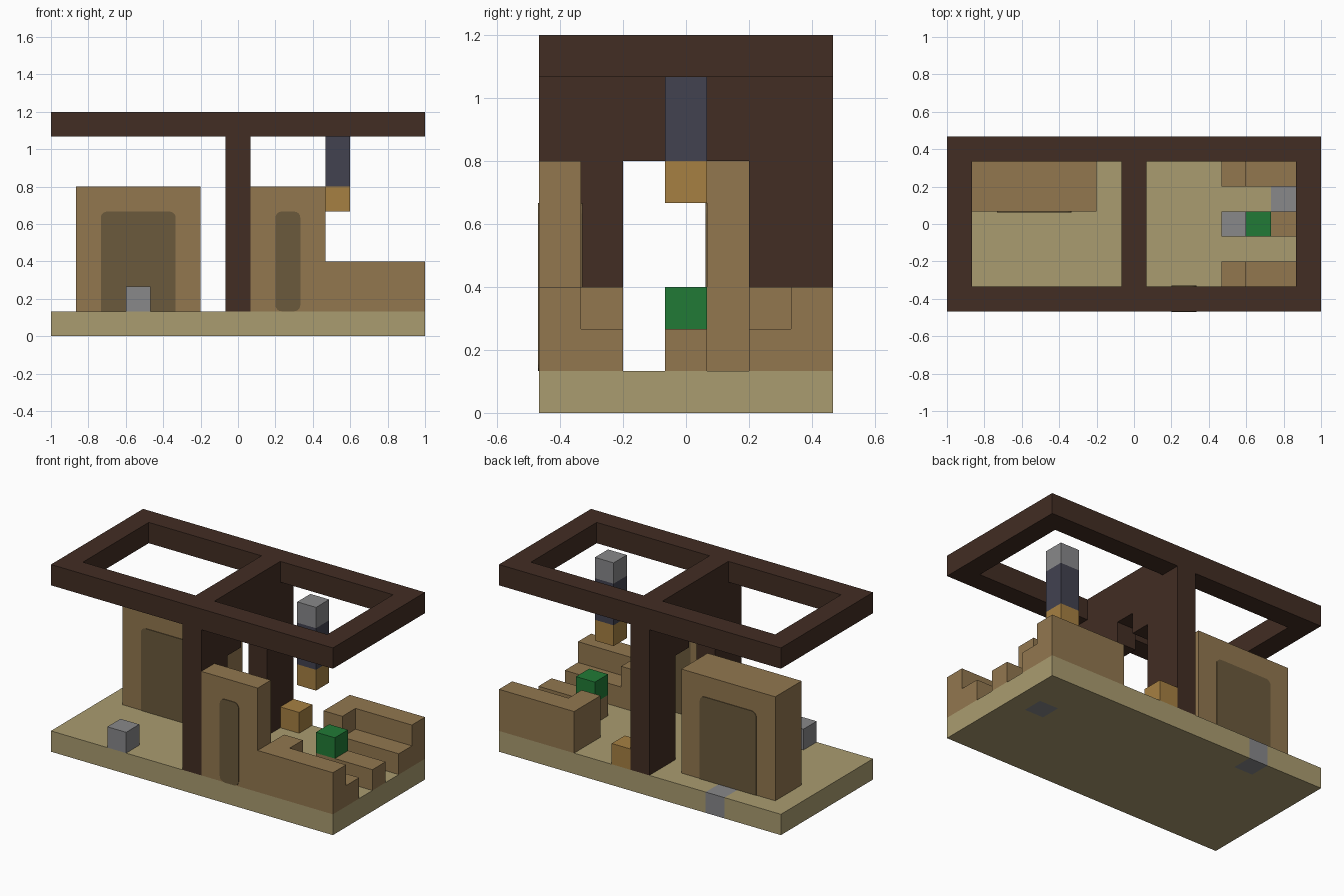
import bpy, bmesh, math
from mathutils import Vector

if "Cube" in bpy.data.objects:
    bpy.data.objects.remove(bpy.data.objects["Cube"], do_unlink=True)

U = 2 / 15                      # one block of the 15 x 7 x 9 layout
ORIGIN = Vector((-7.5, -3.5, 0))


def material(name, rgb):
    """Flat material from 8-bit sRGB."""
    lin = [((c / 255 + 0.055) / 1.055) ** 2.4 for c in rgb]
    m = bpy.data.materials.new(name)
    m.use_nodes = True
    m.diffuse_color = (*lin, 1)
    bsdf = m.node_tree.nodes["Principled BSDF"]
    bsdf.inputs["Base Color"].default_value = (*lin, 1)
    bsdf.inputs["Roughness"].default_value = 0.9
    return m


SAND = material("sand", (170, 156, 112))
WOOD = material("light wood", (146, 119, 79))
DARK = material("dark timber", (66, 45, 35))
SHADE = material("recess brown", (107, 90, 60))
GREY = material("grey stone", (136, 136, 138))
SLATE = material("slate blue", (66, 66, 80))
AMBER = material("amber", (166, 128, 66))
GREEN = material("green", (33, 122, 54))


def finish(name, bm, *mats):
    """Turn block units into a centred, scaled object."""
    bmesh.ops.recalc_face_normals(bm, faces=bm.faces)
    for v in bm.verts:
        v.co = (v.co + ORIGIN) * U
    me = bpy.data.meshes.new(name)
    bm.to_mesh(me)
    bm.free()
    for m in mats:
        me.materials.append(m)
    ob = bpy.data.objects.new(name, me)
    bpy.context.collection.objects.link(ob)
    return ob


def prism(name, points, depth, mat):
    """Extrude a closed profile along a vector."""
    bm = bmesh.new()
    face = bm.faces.new([bm.verts.new(p) for p in points])
    new = bmesh.ops.extrude_face_region(bm, geom=[face])["geom"]
    bmesh.ops.translate(bm, vec=depth, verts=[g for g in new if isinstance(g, bmesh.types.BMVert)])
    return finish(name, bm, mat)


def block(name, lo, hi, mat):
    x0, y0, z0 = lo
    x1, y1, z1 = hi
    base = [(x0, y0, z0), (x1, y0, z0), (x1, y1, z0), (x0, y1, z0)]
    return prism(name, base, (0, 0, z1 - z0), mat)


def panel(name, x0, x1, y, bottom_r):
    """Thin plate with rounded corners, centred on a wall face at y."""
    t, z0, z1, pts = 0.03, 1, 5, []
    corners = [(x1, z1, 0, 0.25), (x0, z1, 1, 0.25), (x0, z0, 2, bottom_r), (x1, z0, 3, bottom_r)]
    for cx, cz, quarter, r in corners:
        ox = cx - r if cx == x1 else cx + r
        oz = cz - r if cz == z1 else cz + r
        for s in range(5 if r else 1):
            a = (quarter + s / 4) * math.pi / 2
            pts.append((ox + r * math.cos(a), y - t, oz + r * math.sin(a)))
    return prism(name, pts, (0, 2 * t, 0), SHADE)


# Ground slab, with two grey cells let into it
bm = bmesh.new()
bmesh.ops.create_grid(bm, x_segments=15, y_segments=7, size=0.5)
for v in bm.verts:
    v.co = Vector(((v.co.x + 0.5) * 15, (v.co.y + 0.5) * 7, 0))
top = bmesh.ops.extrude_face_region(bm, geom=bm.faces[:], use_keep_orig=True)["geom"]
bmesh.ops.translate(bm, vec=(0, 0, 1), verts=[g for g in top if isinstance(g, bmesh.types.BMVert)])
for f in bm.faces:
    c = f.calc_center_median()
    f.material_index = int(any(i <= c.x <= i + 1 and j <= c.y <= j + 1 for i, j in ((3, 6), (13, 4))))
finish("ground_slab", bm, SAND, GREY)

# Roof frame: two long beams and three cross beams
for side, y in (("front", 0), ("back", 6)):
    block(f"roof_beam_{side}", (0, y, 8), (15, y + 1, 9), DARK)
for side, x in (("right", 0), ("middle", 7), ("left", 14)):
    block(f"roof_beam_{side}", (x, 1, 8), (x + 1, 6, 9), DARK)

# Dividing wall with a stepped archway
arch = [(0, 1), (2, 1), (2, 6), (3, 6), (3, 7), (4, 7), (4, 6), (5, 6), (5, 1), (7, 1), (7, 8), (0, 8)]
prism("dividing_wall", [(7, y, z) for y, z in arch], (1, 0, 0), DARK)

# Thick back block and thin front wall, with dark panels on both faces
block("back_block", (1, 4, 1), (6, 6, 6), WOOD)
block("front_wall", (8, 0, 1), (11, 1, 6), WOOD)
for side, y in (("front", 4), ("back", 6)):
    panel(f"back_block_panel_{side}", 2, 5, y, 0)
for side, y in (("front", 0), ("back", 1)):
    panel(f"front_wall_panel_{side}", 9, 10, y, 0.25)

# Mirrored benches: high rail, lower seat, raised inner end
for side, rail, seat in (("front", 0, 1), ("back", 6, 5)):
    block(f"bench_rail_{side}", (11, rail, 1), (15, rail + 1, 3), WOOD)
    profile = [(11, 1), (15, 1), (15, 2), (12, 2), (12, 3), (11, 3)]
    prism(f"bench_seat_{side}", [(x, seat, z) for x, z in profile], (0, 1, 0), WOOD)

# Central table with a green block on its end
block("table", (12, 3, 1), (15, 4, 2), WOOD)
block("green_block", (12, 3, 2), (13, 4, 3), GREEN)

# Hanging lamp column
block("lamp_light", (11, 3, 5), (12, 4, 6), AMBER)
block("lamp_stem", (11, 3, 6), (12, 4, 8), SLATE)
block("lamp_cap", (11, 3, 8), (12, 4, 9), GREY)

# Loose blocks
block("grey_block", (3, 0, 1), (4, 1, 2), GREY)
block("amber_block", (8, 6, 1), (9, 7, 2), AMBER)
